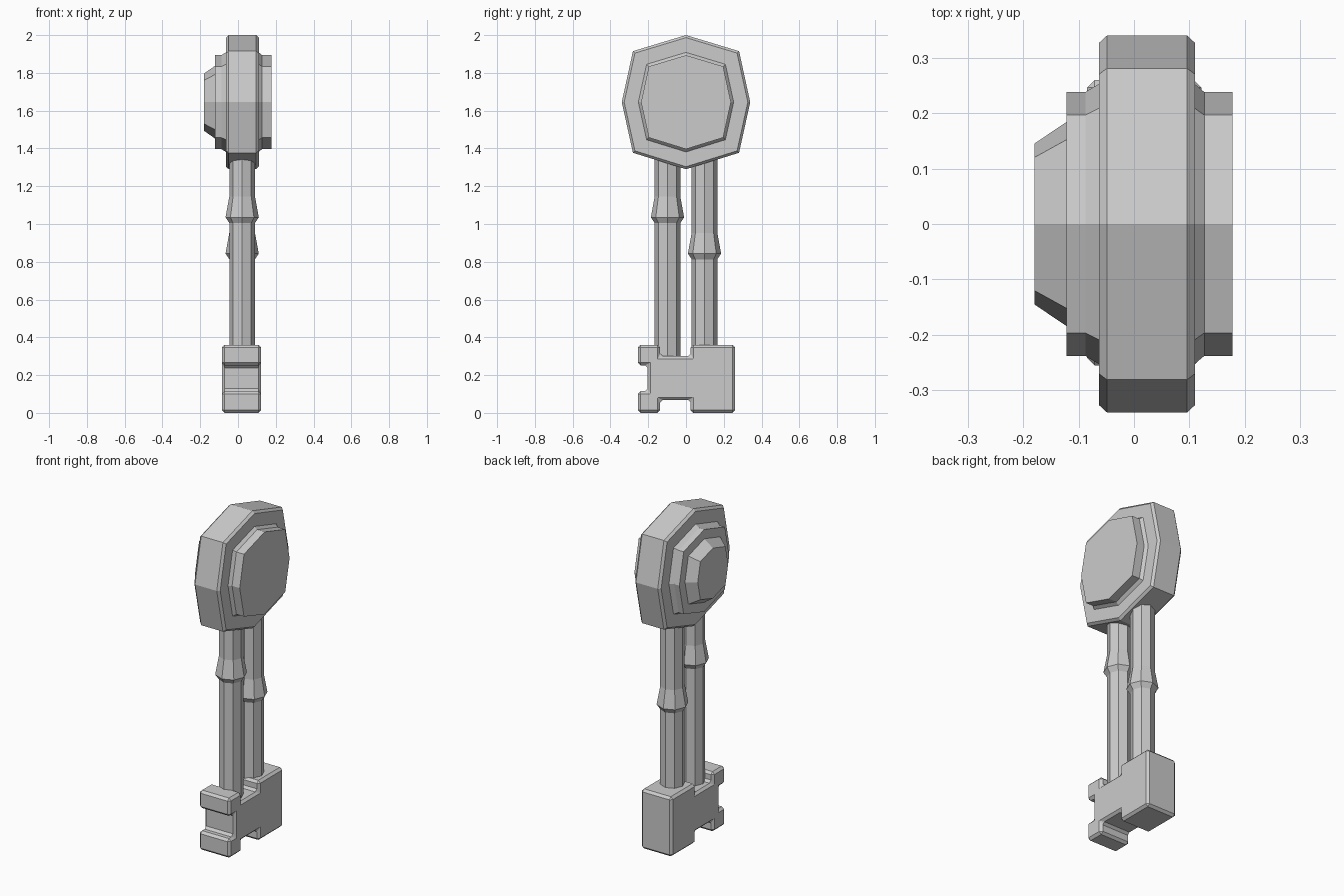
import bpy, bmesh, math

if "Cube" in bpy.data.objects:
    bpy.data.objects.remove(bpy.data.objects["Cube"])

HEAD_Z = 1.645
ROD_X = 0.022
# eight-sided head outline (y, z) around the head centre
OCT = [(0, 0.355), (0.281, 0.27), (0.34, 0), (0.281, -0.268),
       (0, -0.355), (-0.281, -0.268), (-0.34, 0), (-0.281, 0.27)]


def loft(name, rings):
    """Skin a list of equal-length rings and cap both ends."""
    bm = bmesh.new()
    loops = [[bm.verts.new(p) for p in ring] for ring in rings]
    n = len(loops[0])
    for a, b in zip(loops, loops[1:]):
        for i in range(n):
            j = (i + 1) % n
            bm.faces.new((a[i], a[j], b[j], b[i]))
    bm.faces.new(loops[0])
    bm.faces.new(loops[-1])
    bmesh.ops.recalc_face_normals(bm, faces=bm.faces)
    mesh = bpy.data.meshes.new(name)
    bm.to_mesh(mesh)
    bm.free()
    ob = bpy.data.objects.new(name, mesh)
    bpy.context.collection.objects.link(ob)
    return ob


def head_part(name, sections):
    """Octagonal slab along x from (x, scale) sections."""
    return loft(name, [[(x, y * s, HEAD_Z + z * s) for y, z in OCT]
                       for x, s in sections])


def rod(name, y, knob_z, bottom):
    """Eight-sided rod with a flared knob."""
    r, R = 0.068, 0.088
    profile = [(bottom, r), (knob_z - 0.03, r), (knob_z, R),
               (knob_z + 0.11, r), (1.42, r)]
    return loft(name, [[(ROD_X + q * math.cos(k * math.pi / 4),
                         y + q * math.sin(k * math.pi / 4), z)
                        for k in range(8)] for z, q in profile])


# head: rim, inner disc, base collar and raised boss on the -x side
head_part("head_rim", [(-0.063, 0.962), (-0.049, 1), (0.096, 1), (0.11, 0.962)])
head_part("head_collar", [(-0.088, 0.7), (-0.06, 0.75), (0.107, 0.75), (0.127, 0.7)])
head_part("head_disc", [(-0.122, 0.7), (0.178, 0.7)])
head_part("head_boss", [(-0.18, 0.427), (-0.12, 0.545)])

# twin shafts
rod("left_shaft", -0.098, 1.035, 0.25)
rod("right_shaft", 0.098, 0.843, 0.30)

# notched key bit
BIT = [(-0.255, 0), (-0.137, 0), (-0.137, 0.068), (0.025, 0.068), (0.025, 0),
       (0.26, 0), (0.26, 0.36), (0.025, 0.36), (0.025, 0.3), (-0.137, 0.3),
       (-0.137, 0.36), (-0.255, 0.36), (-0.255, 0.252), (-0.203, 0.252),
       (-0.203, 0.115), (-0.255, 0.115)]
bit = loft("key_bit", [[(x, y, z) for y, z in BIT] for x in (-0.085, 0.122)])
bev = bit.modifiers.new("edge_chamfer", 'BEVEL')
bev.width = 0.014
bev.segments = 1
